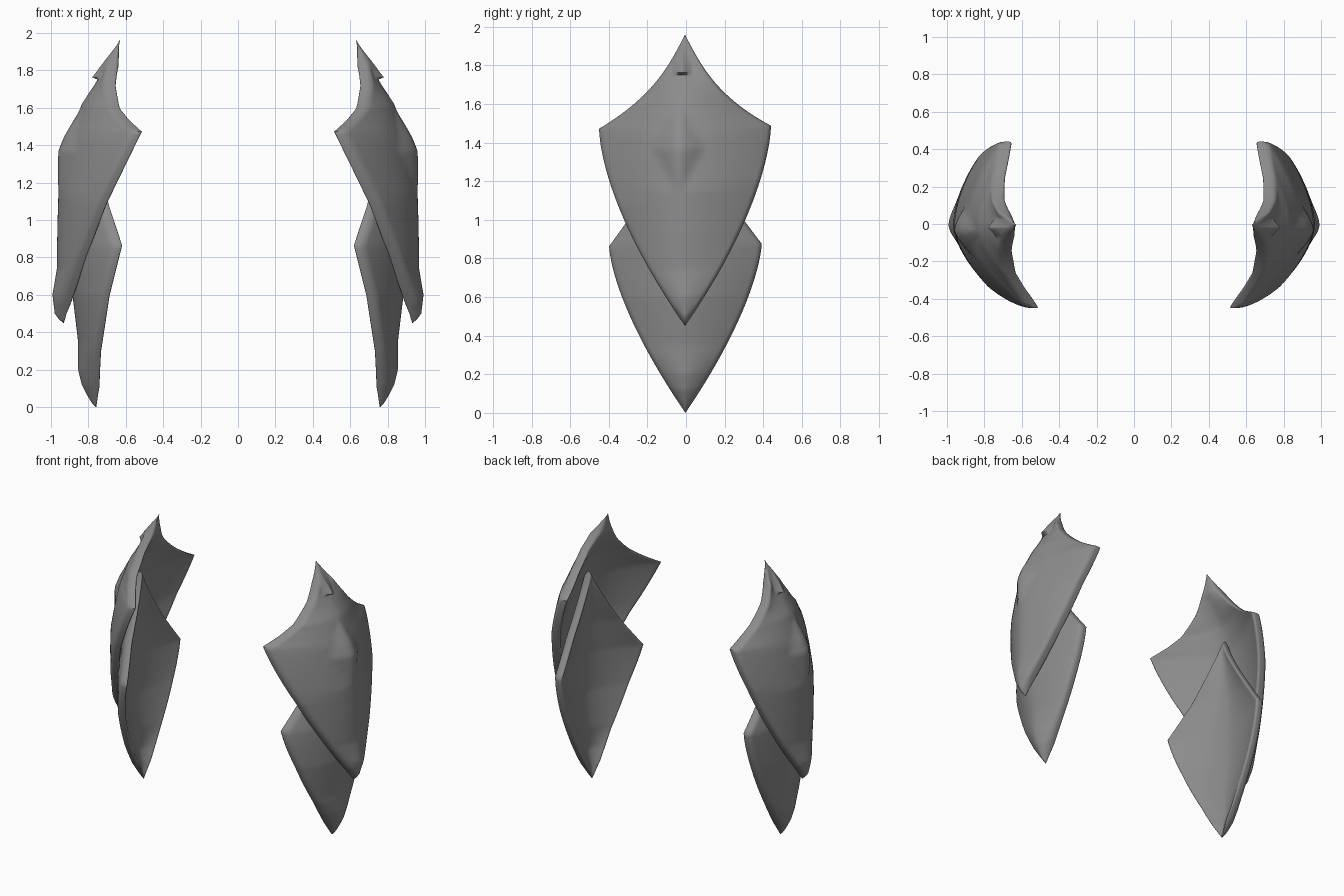
import bpy
import bmesh
from math import sin, pi, sqrt, radians

COLUMNS = 48
RIM = 0.022

if "Cube" in bpy.data.objects:
    bpy.data.objects.remove(bpy.data.objects["Cube"], do_unlink=True)

steel = bpy.data.materials.new("steel grey")
steel.use_nodes = True
GREY = (0.26, 0.26, 0.26, 1)
steel.diffuse_color = GREY
steel.node_tree.nodes["Principled BSDF"].inputs["Base Color"].default_value = GREY


def follow(points, z):
    """Value of a (height, value) profile at height z."""
    if z <= points[0][0]:
        return points[0][1]
    for (low, a), (high, b) in zip(points, points[1:]):
        if z <= high:
            return a + (b - a) * (z - low) / (high - low)
    return points[-1][1]


def span(start, end, count):
    return [start + (end - start) * i / count for i in range(count)]


# Upper plate: concave shoulders above, convex sides below
upper_ridge = [(.45, .945), (.5, .98), (.6, .992), (.74, .968), (.95, .966), (1.15, .96),
               (1.3, .93), (1.44, .9), (1.62, .835), (1.75, .75), (1.86, .69), (1.96, .635)]
upper_front = [(.45, .92), (.6, .865), (.8, .8), (1.09, .69), (1.48, .5), (1.54, .57),
               (1.6, .62), (1.72, .645), (1.85, .635), (1.96, .63)]
upper_back = [(.45, .92), (.8, .845), (1.2, .745), (1.48, .645), (1.6, .68), (1.72, .69),
              (1.85, .66), (1.96, .63)]


def upper_width(z):
    if z > 1.48:
        u = (1.96 - z) / .48
        return .445 * (.55 * u + .45 * u ** 3)
    return .445 * (1 - ((1.48 - z) / 1.03) ** 1.6)


def upper_relief(y, z):
    """Raised diamond boss and the small beak under the tip."""
    diamond = 1 - abs(y + .04) / .13 - abs(z - 1.37) / .24
    boss = .05 * max(0, diamond) ** .85
    beak = 0
    if z >= 1.755:
        beak = .04 * max(0, 1 - (z - 1.755) / .18) * max(0, 1 - abs(y + .02) / .05)
    return boss + beak


def upper_thick(z):
    return .07 * min(1, max(.02, (1.96 - z) / .14), .35 + (z - .45) * 6)


# Lower plate: a kite tucked inside the upper one
lower_ridge = [(0, .768), (.06, .805), (.12, .835), (.2, .855), (.35, .855), (.6, .885),
               (.87, .89), (1.1, .88), (1.5, .815)]
lower_front = [(0, .75), (.1, .728), (.3, .722), (.6, .675), (.87, .607), (1.09, .68), (1.5, .755)]
lower_back = [(0, .75), (.1, .735), (.3, .74), (.6, .735), (.87, .725), (1.09, .745), (1.5, .755)]


def lower_width(z):
    if z > .87:
        return .395 * ((1.5 - z) / .63) ** 1.2
    return .395 * (1 - (1 - z / .87) ** 1.5)


def lower_thick(z):
    return .06 * min(1, .3 + z * 6)


def no_relief(y, z):
    return 0


def cross_section(z, width, centre, ridge, front, back, relief, thick):
    """Closed loop around the plate at one height, with a rounded rim."""
    outer, inner = [], []
    half = width(z)
    depth = thick(z)
    crest = follow(ridge, z)
    for i in range(COLUMNS + 1):
        t = sin(pi * (i / COLUMNS - .5))
        y = centre + half * t
        edge = follow(back if t > 0 else front, z) + depth
        x = crest - (crest - edge) * abs(t) ** 1.72
        gap = min(1, half * (1 - abs(t)) / RIM)
        dip = min(RIM, depth * .45) * (1 - sqrt(max(0, 1 - (1 - gap) ** 2)))
        height = z + .04 * y * half
        outer.append((x - dip + relief(y, z), y, height))
        inner.append((x - depth + dip, y, height))
    return outer + inner[::-1]


def build_plate(name, side, heights, *shape):
    bm = bmesh.new()
    loops = []
    for z in heights:
        loops.append([bm.verts.new((side * x, y, h)) for x, y, h in cross_section(z, *shape)])
    for a, b in zip(loops, loops[1:]):
        for i in range(len(a)):
            j = (i + 1) % len(a)
            bm.faces.new((a[i], a[j], b[j], b[i]))
    bmesh.ops.remove_doubles(bm, verts=bm.verts, dist=0.0004)
    bmesh.ops.holes_fill(bm, edges=[e for e in bm.edges if e.is_boundary])
    bmesh.ops.recalc_face_normals(bm, faces=bm.faces)
    for face in bm.faces:
        face.smooth = True
    mesh = bpy.data.meshes.new(name)
    bm.to_mesh(mesh)
    bm.free()
    mesh.set_sharp_from_angle(angle=radians(60))
    mesh.materials.append(steel)
    plate = bpy.data.objects.new(name, mesh)
    bpy.context.collection.objects.link(plate)


upper_heights = span(.45, 1.48, 60) + span(1.48, 1.75, 16) + span(1.75, 1.96, 16) + [1.96]
lower_heights = span(0, .87, 50) + span(.87, 1.5, 24) + [1.5]

for label, side in (("left", 1), ("right", -1)):
    build_plate(label + "_upper_plate", side, upper_heights, upper_width, -.005,
                upper_ridge, upper_front, upper_back, upper_relief, upper_thick)
    build_plate(label + "_lower_plate", side, lower_heights, lower_width, -.003,
                lower_ridge, lower_front, lower_back, no_relief, lower_thick)
